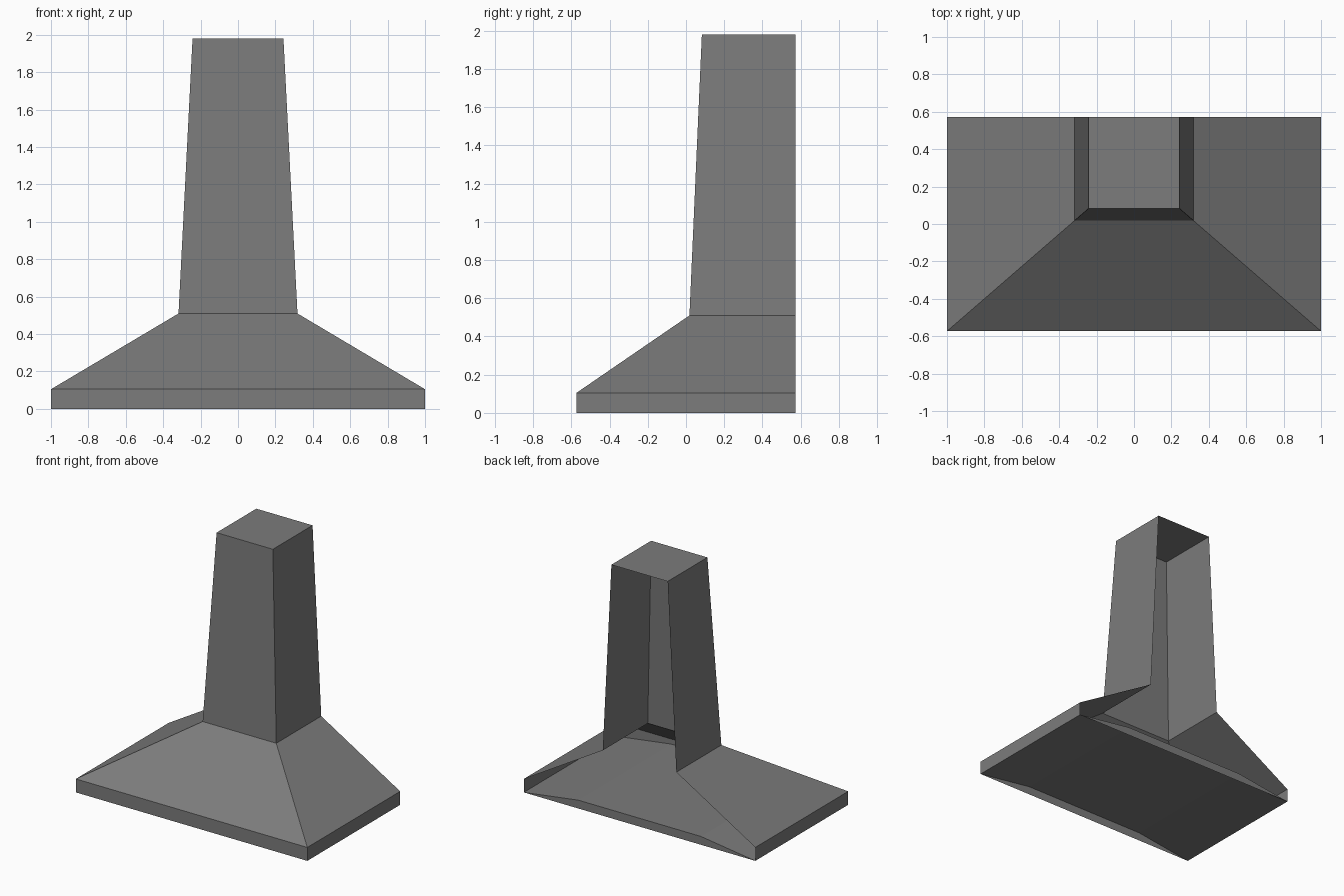
import bpy

if "Cube" in bpy.data.objects:
    bpy.data.objects.remove(bpy.data.objects["Cube"])

steel = bpy.data.materials.new("brushed grey")
steel.diffuse_color = (0.2, 0.2, 0.2, 1)
steel.use_nodes = True
steel.node_tree.nodes["Principled BSDF"].inputs["Base Color"].default_value = steel.diffuse_color

BACK = 0.573


def make(name, verts, faces):
    me = bpy.data.meshes.new(name)
    me.from_pydata(verts, [], faces)
    me.materials.append(steel)
    ob = bpy.data.objects.new(name, me)
    bpy.context.collection.objects.link(ob)
    return ob


def shell(name, levels, cap=False):
    """Open-backed shell; each level is (half width, front y, z)."""
    verts, faces = [], []
    for w, f, z in levels:
        verts += [(-w, BACK, z), (-w, f, z), (w, f, z), (w, BACK, z)]
    for k in range(len(levels) - 1):
        for i in range(3):
            a = 4 * k + i
            faces.append((a, a + 1, a + 5, a + 4))
    if cap:
        n = len(verts)
        faces.append((n - 4, n - 3, n - 2, n - 1))
    return make(name, verts, faces)


# Flared canopy with upright rim, and tapering chimney with closed top
shell("canopy", [(1, -BACK, 0), (1, -BACK, 0.105), (0.318, 0.018, 0.51)])
shell("chimney", [(0.318, 0.018, 0.51), (0.243, 0.083, 1.98)], cap=True)

# Slightly arched underside panel, running front to back
arch = [(-1, 0), (-0.53, 0.065), (0.53, 0.065), (1, 0)]
verts = [(x, y, z) for y in (-BACK, BACK) for x, z in arch]
make("underside_panel", verts, [(i, i + 4, i + 5, i + 1) for i in range(3)])

# Low strip closing the back below the panel
make("back_strip", [(x, BACK, z) for x, z in arch], [(0, 1, 2, 3)])
